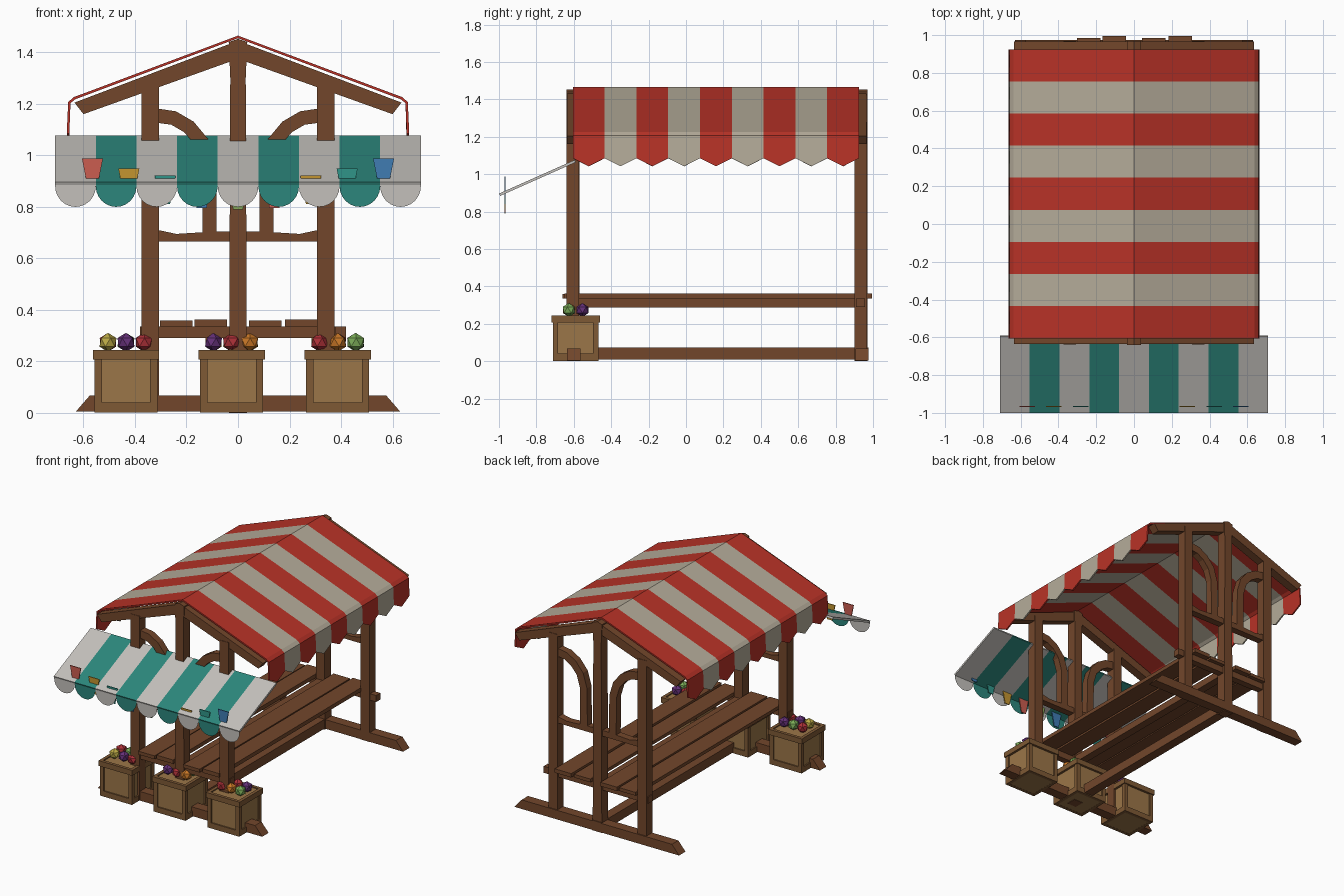
import bpy, bmesh, math
from mathutils import Vector

if "Cube" in bpy.data.objects:
    bpy.data.objects.remove(bpy.data.objects["Cube"])


def material(name, rgb):
    m = bpy.data.materials.new(name)
    m.diffuse_color = (*rgb, 1)
    m.use_nodes = True
    m.node_tree.nodes["Principled BSDF"].inputs["Base Color"].default_value = m.diffuse_color
    return m


WOOD = material("wood", (0.17, 0.062, 0.024))
CRATE = material("crate_panel", (0.33, 0.18, 0.065))
TRIM = material("crate_trim", (0.21, 0.10, 0.035))
RED = material("red_cloth", (0.48, 0.032, 0.02))
CREAM = material("cream_cloth", (0.46, 0.41, 0.32))
WHITE = material("white_cloth", (0.55, 0.53, 0.50))
TEAL = material("teal_cloth", (0.025, 0.24, 0.20))
FRUIT = {
    "red": material("red", (0.42, 0.03, 0.04)),
    "yellow": material("yellow", (0.50, 0.40, 0.06)),
    "purple": material("purple", (0.13, 0.03, 0.19)),
    "orange": material("orange", (0.60, 0.19, 0.02)),
    "green": material("green", (0.20, 0.42, 0.10)),
}
FLAGS = [material("flag_%d" % i, c) for i, c in enumerate([
    (0.60, 0.11, 0.08), (0.55, 0.30, 0.03), (0.03, 0.30, 0.25),
    (0.05, 0.20, 0.45), (0.25, 0.40, 0.10)])]


def mesh_object(name, bm, mats):
    bmesh.ops.remove_doubles(bm, verts=bm.verts, dist=1e-5)
    bmesh.ops.recalc_face_normals(bm, faces=bm.faces)
    me = bpy.data.meshes.new(name)
    bm.to_mesh(me)
    bm.free()
    for m in mats:
        me.materials.append(m)
    ob = bpy.data.objects.new(name, me)
    bpy.context.collection.objects.link(ob)
    return ob


def add_face(bm, pts, mat=0):
    f = bm.faces.new([bm.verts.new(p) for p in pts])
    f.material_index = mat


def prism(name, outline, y0, y1, mat):
    """Extrude an x-z outline along y."""
    bm = bmesh.new()
    front = [bm.verts.new((x, y0, z)) for x, z in outline]
    back = [bm.verts.new((x, y1, z)) for x, z in outline]
    bm.faces.new(front)
    bm.faces.new(back[::-1])
    for i in range(len(outline)):
        j = (i + 1) % len(outline)
        bm.faces.new((front[i], front[j], back[j], back[i]))
    return mesh_object(name, bm, [mat])


def box(name, x0, x1, y0, y1, z0, z1, mat=WOOD):
    return prism(name, [(x0, z0), (x1, z0), (x1, z1), (x0, z1)], y0, y1, mat)


def band(path, width):
    """Outline of constant width around an x-z path."""
    p = [Vector(v) for v in path]
    left, right = [], []
    for i, v in enumerate(p):
        d = (p[min(i + 1, len(p) - 1)] - p[max(i - 1, 0)]).normalized()
        n = Vector((-d.y, d.x)) * width / 2
        left.append(v + n)
        right.append(v - n)
    return [tuple(v) for v in left + right[::-1]]


def solidify(ob, t):
    m = ob.modifiers.new("thickness", 'SOLIDIFY')
    m.thickness, m.offset = t, 0


# End frames: sill, posts, rafters, cross bars and curved braces
for end, y in (("front", -0.605), ("back", 0.935)):
    prism(end + "_sill", [(-0.63, 0.005), (0.63, 0.005), (0.575, 0.068), (-0.575, 0.068)],
          y - 0.03, y + 0.04, WOOD)
    prism(end + "_centre_post", [(-0.035, 0), (0.035, 0), (0.03, 1.3), (0.036, 1.44),
          (0, 1.452), (-0.036, 1.44), (-0.03, 1.3)], y - 0.035, y + 0.035, WOOD)
    prism(end + "_middle_rail", [(-0.31, 0.665), (0.31, 0.665), (0.31, 0.71), (0.24, 0.695),
          (0.08, 0.705), (-0.08, 0.705), (-0.24, 0.695), (-0.31, 0.71)],
          y - 0.025, y + 0.025, WOOD)
    box(end + "_shelf_bearer", -0.38, 0.38 if end == "front" else 0.42,
        y - 0.025, y + 0.022, 0.29, 0.335)
    for side, s in (("left", -1), ("right", 1)):
        box(f"{end}_{side}_post", s * 0.34 - 0.034, s * 0.34 + 0.034,
            y - 0.033, y + 0.033, 0.005, 1.28)
        prism(f"{end}_{side}_rafter", [(0, 1.445), (s * 0.635, 1.205), (s * 0.60, 1.16), (0, 1.375)],
              y - 0.03, y + 0.03, WOOD)
        path = [(0.32, 1.155), (0.25, 1.145), (0.19, 1.11), (0.14, 1.05), (0.113, 0.96), (0.11, 0.7)]
        prism(f"{end}_{side}_brace", band([(s * a, b) for a, b in path], 0.055),
              y - 0.025, y + 0.025, WOOD)

# Long beams and shelf planks
box("ground_beam", -0.033, 0.033, -0.6, 0.975, 0.008, 0.072)
box("shelf_beam", -0.028, 0.028, -0.63, 0.96, 0.287, 0.336)
for i, x in enumerate((-0.24, -0.105, 0.105, 0.245)):
    box(f"shelf_plank_{i}", x - 0.063, x + 0.063, -0.66 + 0.01 * (i % 2),
        0.985 + 0.01 * (i % 2), 0.335, 0.358 + 0.004 * (i % 2))

# Striped roof cloth with pointed valance
bm = bmesh.new()
step = 1.53 / 9
for i in range(9):
    a, b = -0.605 + i * step, -0.605 + (i + 1) * step
    for s in (-1, 1):
        prof = [(0, 1.46), (s * 0.635, 1.222), (s * 0.655, 1.205), (s * 0.66, 1.085)]
        for k, ((xa, za), (xb, zb)) in enumerate(zip(prof, prof[1:])):
            pts = [(xa, a, za), (xa, b, za), (xb, b, zb), (xb, a, zb)]
            if k == 2:
                pts.insert(3, (xb, (a + b) / 2, 1.042))
            add_face(bm, pts, i % 2)
solidify(mesh_object("roof_cloth", bm, [RED, CREAM]), 0.01)

# Front awning with scalloped hem
panel, hem = bmesh.new(), bmesh.new()
w = 1.42 / 9
for i in range(9):
    a, b = -0.71 + i * w, -0.71 + (i + 1) * w
    add_face(panel, [(a, -0.592, 1.07), (b, -0.592, 1.07), (b, -0.997, 0.89), (a, -0.997, 0.89)], i % 2)
    arc = [(a + w / 2 - w / 2 * math.cos(t * math.pi / 12), -0.995,
            0.88 - 0.08 * math.sin(t * math.pi / 12)) for t in range(13)]
    add_face(hem, [(b, -0.995, 0.89), (a, -0.995, 0.89)] + arc, i % 2)
solidify(mesh_object("awning_cloth", panel, [WHITE, TEAL]), 0.014)
mesh_object("awning_scallops", hem, [WHITE, TEAL])

# Sagging row of small flags
for i in range(9):
    x = (i - 4) * 0.1413
    top = 0.90 + 0.088 * (x / 0.565) ** 2
    prism(f"flag_{i}", [(x - 0.041, top), (x + 0.041, top), (x + 0.019, top - 0.11),
          (x - 0.019, top - 0.11)], -0.97, -0.964, FLAGS[i % 5])

# Crates of produce
ROWS = [("yellow purple red", "red green purple"),
        ("purple red orange", "orange yellow green"),
        ("red orange green", "yellow red purple")]
for c, cx in enumerate((-0.435, -0.025, 0.387)):
    cy, h = -0.59, 0.122
    box(f"crate_{c}_body", cx - 0.113, cx + 0.113, cy - 0.113, cy + 0.113, 0.003, 0.238, CRATE)
    for z0, z1, r in ((0.002, 0.04, h), (0.208, 0.245, h + 0.007)):
        q = r - 0.022
        for s in (-1, 1):
            ea, eb = sorted((s * q, s * r))
            box(f"crate_{c}_trim", cx - r, cx + r, cy + ea, cy + eb, z0, z1, TRIM)
            box(f"crate_{c}_trim", cx + ea, cx + eb, cy - q, cy + q, z0, z1, TRIM)
    for sx in (-1, 1):
        for sy in (-1, 1):
            px, py = cx + sx * (h - 0.014), cy + sy * (h - 0.014)
            box(f"crate_{c}_corner", px - 0.014, px + 0.014, py - 0.014, py + 0.014,
                0.04, 0.208, TRIM)
    for r, row in enumerate(ROWS[c]):
        for k, colour in enumerate(row.split()):
            bm = bmesh.new()
            bmesh.ops.create_icosphere(bm, subdivisions=1, radius=0.037)
            ob = mesh_object(f"crate_{c}_fruit", bm, [FRUIT[colour]])
            ob.location = (cx + (k - 1) * 0.07, cy - 0.036 + r * 0.072, 0.274)
            ob.rotation_euler = (0, 0, 0.5 * k + 0.9 * r)
